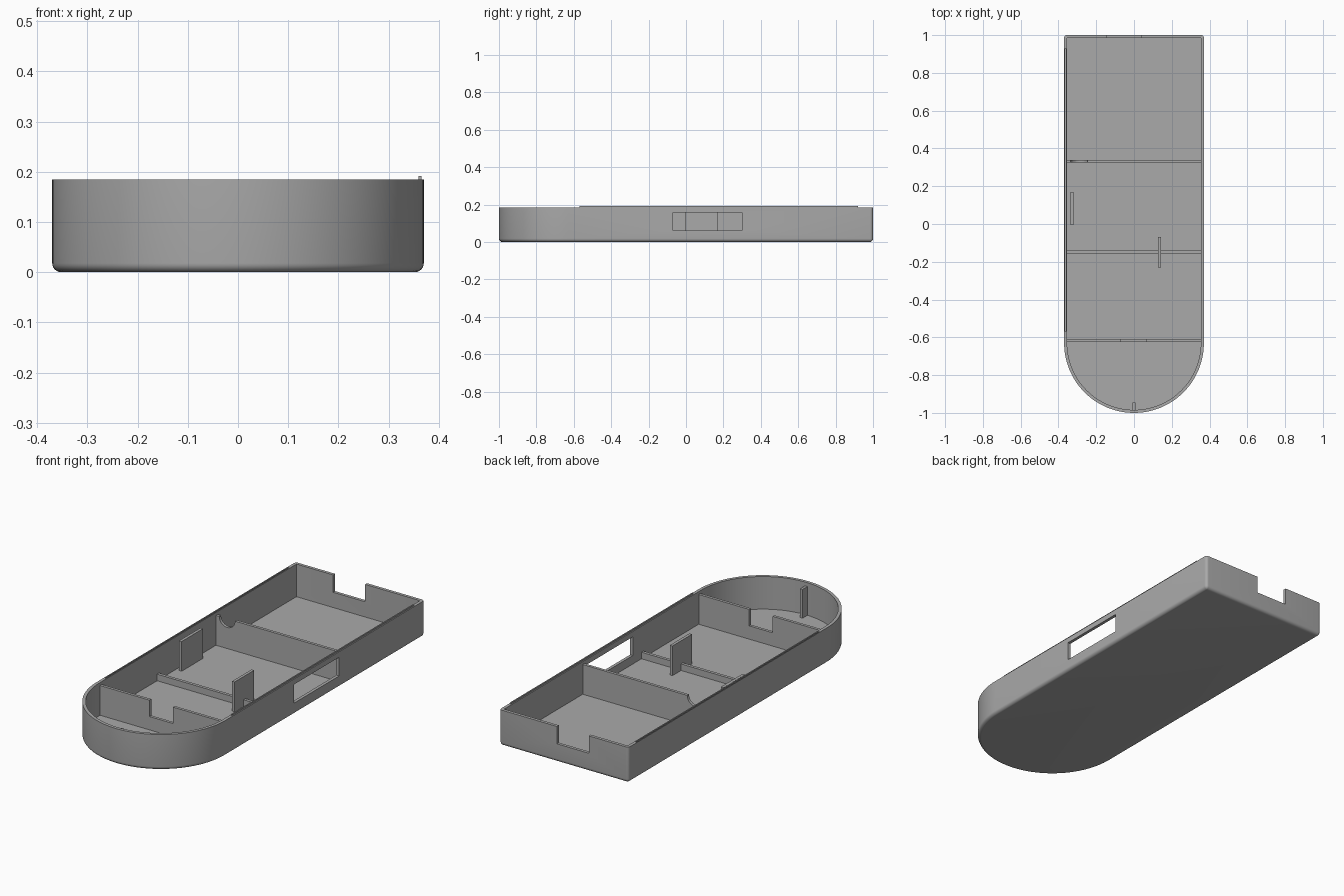
import bpy, bmesh, math

if "Cube" in bpy.data.objects:
    bpy.data.objects.remove(bpy.data.objects["Cube"])

grey = bpy.data.materials.new("plain_grey")
grey.diffuse_color = (0.40, 0.40, 0.40, 1)
grey.use_nodes = True
grey.node_tree.nodes["Principled BSDF"].inputs["Base Color"].default_value = grey.diffuse_color

HALF, HEIGHT, WALL, FLOOR, FILLET = 0.37, 0.185, 0.016, 0.016, 0.018


def finish(name, bm):
    bmesh.ops.recalc_face_normals(bm, faces=bm.faces)
    mesh = bpy.data.meshes.new(name)
    bm.to_mesh(mesh)
    bm.free()
    mesh.materials.append(grey)
    ob = bpy.data.objects.new(name, mesh)
    bpy.context.collection.objects.link(ob)
    return ob


def extrude_profile(name, pts, y0, y1):
    """Extrude an x-z outline from y0 to y1."""
    bm = bmesh.new()
    face = bm.faces.new([bm.verts.new((x, y0, z)) for x, z in pts])
    new = bmesh.ops.extrude_face_region(bm, geom=[face])["geom"]
    moved = [g for g in new if isinstance(g, bmesh.types.BMVert)]
    bmesh.ops.translate(bm, verts=moved, vec=(0, y1 - y0, 0))
    return finish(name, bm)


def box(name, x0, x1, y0, y1, z0, z1):
    return extrude_profile(name, [(x0, z0), (x1, z0), (x1, z1), (x0, z1)], y0, y1)


def outline(d):
    """Plan outline inset by d: round front, square back with small corner radii."""
    pts, r = [], max(0.015 - d, 0.0005)
    for i in range(65):
        a = math.pi + math.pi * i / 64
        pts.append(((HALF - d) * math.cos(a), -0.63 + (HALF - d) * math.sin(a)))
    for sx, start in ((1, 0), (-1, math.pi / 2)):
        for i in range(7):
            a = start + math.pi / 2 * i / 6
            pts.append((sx * (HALF - d - r) + r * math.cos(a), 1 - d - r + r * math.sin(a)))
    return pts


# Tray shell: rings from the filleted underside, over the rim, down to the floor
rings = []
for i in range(7):
    a = math.pi / 2 * i / 6
    rings.append((FILLET * (1 - math.sin(a)), FILLET * (1 - math.cos(a))))
rings += [(0, HEIGHT), (WALL, HEIGHT), (WALL, FLOOR)]
bm = bmesh.new()
loops = [[bm.verts.new((x, y, z)) for x, y in outline(d)] for d, z in rings]
for lo, hi in zip(loops, loops[1:]):
    for i in range(len(lo)):
        j = (i + 1) % len(lo)
        bm.faces.new((lo[i], lo[j], hi[j], hi[i]))
bm.faces.new(loops[0][::-1])
bm.faces.new(loops[-1])
tray = finish("tray_shell", bm)

# Openings: side window, back notch, groove in the left rim
cutters = [
    box("window_cutter", 0.30, 0.45, -0.07, 0.30, 0.06, 0.157),
    box("back_notch_cutter", -0.143, 0.04, 0.9, 1.1, 0.095, 0.3),
    box("groove_cutter", -0.366, -0.359, -0.57, 0.93, 0.176, 0.25),
]
bpy.context.view_layer.objects.active = tray
tray.select_set(True)
for c in cutters:
    mod = tray.modifiers.new(c.name, "BOOLEAN")
    mod.operation, mod.solver, mod.object = "DIFFERENCE", "EXACT", c
    bpy.ops.object.modifier_apply(modifier=mod.name)
    bpy.data.objects.remove(c)
bpy.ops.object.shade_smooth_by_angle(angle=math.radians(30))

# Cross dividers
E, B, T = 0.36, FLOOR - 0.004, 0.17
arc = [(-0.29 + 0.045 * math.cos(math.pi * i / 16), T - 0.045 * math.sin(math.pi * i / 16))
       for i in range(17)]
extrude_profile("rear_divider", [(-E, B), (E, B), (E, T)] + arc + [(-E, T)], 0.325, 0.34)
box("low_divider", -E, E, -0.157, -0.141, B, 0.05)
extrude_profile("front_divider", [(-E, B), (E, B), (E, T), (0.065, T), (0.065, 0.085),
                                  (-0.07, 0.085), (-0.07, T), (-E, T)], -0.625, -0.61)

# Standing plates, front rib and rim tongue
box("left_plate", -0.335, -0.32, -0.005, 0.17, B, T)
box("right_plate", 0.127, 0.142, -0.23, -0.07, B, T)
box("front_rib", -0.007, 0.007, -0.99, -0.945, B, 0.165)
box("rim_tongue", 0.359, 0.365, -0.57, 0.92, 0.18, 0.192)
